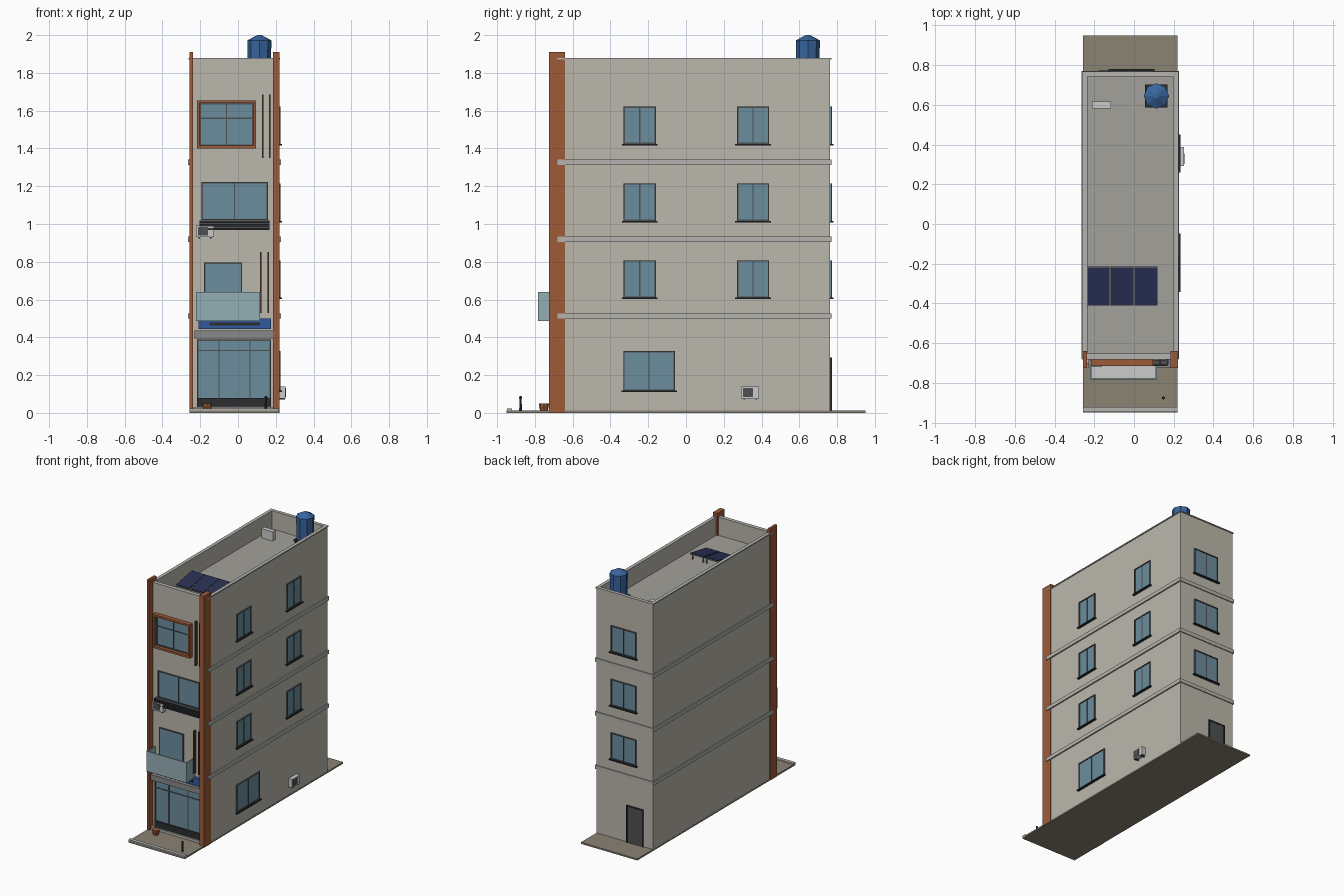
import bpy, bmesh, math, random
from mathutils import Vector

if "Cube" in bpy.data.objects:
    bpy.data.objects.remove(bpy.data.objects["Cube"])

random.seed(3)
COLORS = {
    'wall': (.50, .475, .415), 'trim': (.46, .455, .43), 'roof': (.37, .355, .32),
    'timber': (.34, .105, .04), 'glass': (.15, .27, .34), 'rail_glass': (.30, .43, .46),
    'dark': (.025, .027, .03), 'frame': (.075, .08, .085), 'ground': (.26, .23, .175),
    'sign': (.03, .10, .33), 'tank': (.04, .13, .34), 'navy': (.022, .03, .09),
    'metal': (.25, .25, .25), 'unit': (.55, .55, .53), 'leaf': (.07, .13, .03),
    'slat': (.09, .04, .025),
}


def mat(key):
    m = bpy.data.materials.get(key) or bpy.data.materials.new(key)
    m.diffuse_color = (*COLORS[key], 1)
    m.use_nodes = True
    m.node_tree.nodes["Principled BSDF"].inputs["Base Color"].default_value = m.diffuse_color
    return m


def finish(name, bm, key):
    bmesh.ops.recalc_face_normals(bm, faces=bm.faces)
    me = bpy.data.meshes.new(name)
    bm.to_mesh(me)
    bm.free()
    me.materials.append(mat(key))
    ob = bpy.data.objects.new(name, me)
    bpy.context.scene.collection.objects.link(ob)
    return ob


def add_box(bm, x, y, z):
    g = bmesh.ops.create_cube(bm, size=1)['verts']
    for v in g:
        v.co = Vector((a[0] + (c + .5) * (a[1] - a[0]) for a, c in zip((x, y, z), v.co)))


def box(name, key, x, y, z):
    bm = bmesh.new()
    add_box(bm, x, y, z)
    return finish(name, bm, key)


def prism(name, key, sides, r1, r2, z0, z1, x, y):
    bm = bmesh.new()
    bmesh.ops.create_cone(bm, cap_ends=True, segments=sides, radius1=r1, radius2=r2, depth=z1 - z0)
    bmesh.ops.translate(bm, verts=bm.verts, vec=(x, y, (z0 + z1) / 2))
    return finish(name, bm, key)


# Building envelope
X0, X1, Y0, Y1 = -.255, .217, -.682, .763
ROOF, TOP = 1.74, 1.878


def on_wall(name, key, face, u, d, z):
    """Box on a wall: u along the wall, d outward from it."""
    if face == 'front':
        return box(name, key, u, (Y0 - d[1], Y0 - d[0]), z)
    if face == 'back':
        return box(name, key, u, (Y1 + d[0], Y1 + d[1]), z)
    return box(name, key, (X1 + d[0], X1 + d[1]), u, z)


def window(name, face, u, z, vbars=(), hbars=(), key='frame', t=.007, depth=.009, sill=True):
    on_wall(name + '_glass', 'glass', face, u, (-.01, .004), z)
    for i, a in enumerate(u):
        s = (a, a + t) if i == 0 else (a - t, a)
        on_wall(name + '_jamb', key, face, s, (-.01, depth), z)
    for i, a in enumerate(z):
        s = (a, a + t) if i == 0 else (a - t, a)
        on_wall(name + '_rail', key, face, u, (-.01, depth), s)
    for a in vbars:
        on_wall(name + '_mullion', 'frame', face, (a - .003, a + .003), (0, .008), z)
    for a in hbars:
        on_wall(name + '_transom', 'frame', face, u, (0, .008), (a - .003, a + .003))
    if sill:
        on_wall(name + '_sill', 'dark', face, (u[0] - .01, u[1] + .01), (-.01, .017), (z[0] - .008, z[0]))


# Ground, kerb and main block
box('ground_slab', 'ground', (-.256, .218), (-.95, .95), (0, .012))
box('kerb', 'trim', (-.256, .218), (-.948, -.922), (0, .022))
box('main_walls', 'wall', (X0, X1), (Y0, Y1), (.01, ROOF - .005))
box('roof_deck', 'roof', (X0 + .002, X1 - .002), (Y0 + .002, Y1 - .002), (ROOF - .02, ROOF))

# Parapet and coping as rings
for name, key, o, i, z in (('parapet', 'wall', 0, .02, (ROOF - .01, TOP - .008)),
                           ('coping', 'trim', .006, .02, (TOP - .008, TOP))):
    bm = bmesh.new()
    ys = (Y0 - (o if Y0 > -.68 else 0), Y1 + o)
    add_box(bm, (X0 - o, X0 + i), ys, z)
    add_box(bm, (X1 - i, X1 + o), ys, z)
    add_box(bm, (X0 + i, X1 - i), (ys[0], Y0 + .03), z)
    add_box(bm, (X0 + i, X1 - i), (Y1 - i, ys[1]), z)
    finish(name, bm, key)

# Floor bands and front pillars
for z in (.513, .92, 1.327):
    box('floor_band', 'trim', (-.264, .227), (-.681, .77), (z - .014, z + .014))
box('pillar_left', 'timber', (-.258, -.238), (-.726, -.64), (0, 1.91))
box('pillar_right', 'timber', (.185, .221), (-.726, -.64), (0, 1.91))

# Side and rear windows, repeated per floor
for k in range(3):
    z = (.61 + .407 * k, .808 + .407 * k)
    window('side_window_front', 'right', (-.33, -.16), z, [-.245])
    window('side_window_rear', 'right', (.27, .44), z, [.355])
    window('rear_window', 'back', (-.118, .093), z, [-.012])
window('side_window_ground', 'right', (-.332, -.058), (.118, .328), [-.195])
on_wall('rear_door', 'frame', 'back', (-.17, -.046), (-.01, .006), (.012, .285))
for u in ((-.178, -.17), (-.046, -.038)):
    on_wall('rear_door_jamb', 'dark', 'back', u, (-.01, .01), (.012, .293))
on_wall('rear_door_head', 'dark', 'back', (-.178, -.038), (-.01, .01), (.285, .293))

# Shopfront, canopy and sign panel
window('shopfront', 'front', (-.217, .175), (.03, .388), [-.10, .063], [.33], sill=False)
on_wall('shopfront_base', 'dark', 'front', (-.217, .175), (0, .012), (.035, .08))
on_wall('door_step', 'trim', 'front', (-.238, .185), (0, .02), (.01, .03))
on_wall('canopy', 'metal', 'front', (-.23, .185), (0, .04), (.395, .437))
on_wall('sign_panel', 'sign', 'front', (-.21, .175), (0, .025), (.443, .50))
on_wall('sign_bar', 'dark', 'front', (-.15, .116), (.02, .03), (.463, .479))

# First floor balcony with glass balustrade
window('balcony_door', 'front', (-.18, .022), (.50, .795), sill=False)
box('balcony_floor', 'unit', (-.22, .114), (-.777, Y0), (.487, .502))
box('balustrade_front', 'rail_glass', (-.222, .116), (-.783, -.775), (.487, .64))
for x in (-.222, .109):
    box('balustrade_side', 'rail_glass', (x, x + .007), (-.775, Y0), (.487, .64))

# Second floor window with slatted guard
window('second_floor_window', 'front', (-.192, .158), (1.02, 1.222), [-.018], sill=False)
for k in range(3):
    on_wall('guard_slat', 'dark', 'front', (-.205, .168), (.022, .034), (.967 + .019 * k, .98 + .019 * k))
on_wall('guard_back', 'frame', 'front', (-.205, .168), (0, .022), (.967, 1.018))

# Top floor window in a projecting timber box
window('top_window', 'front', (-.203, .081), (1.415, 1.64), [-.06], [1.56], sill=False)
for u, z in (((-.217, -.203), (1.40, 1.655)), ((.081, .095), (1.40, 1.655)),
             ((-.203, .081), (1.40, 1.415)), ((-.203, .081), (1.64, 1.655))):
    on_wall('timber_surround', 'timber', 'front', u, (-.01, .034), z)

# Vertical decorative fins
for xs, z in (((.132, .169), (1.35, 1.685)), ((.121, .161), (.53, .853))):
    for x in xs:
        on_wall('facade_fin', 'slat', 'front', (x - .004, x + .004), (-.005, .022), z)

# Air conditioners
for face, u0, z0 in (('front', -.222, .93), ('right', .292, .076)):
    on_wall('ac_body', 'unit', face, (u0, u0 + .095), (.004, .034), (z0, z0 + .063))
    on_wall('ac_grille', 'frame', face, (u0 + .01, u0 + .062), (.034, .037), (z0 + .008, z0 + .055))
    for u in (u0 + .012, u0 + .075):
        on_wall('ac_bracket', 'dark', face, (u, u + .008), (-.005, .032), (z0 - .006, z0))

# Water tank on its stand
TX, TY = .113, .645
box('tank_platform', 'dark', (TX - .057, TX + .057), (TY - .057, TY + .057), (1.785, 1.797))
for sx in (-1, 1):
    for sy in (-1, 1):
        prism('tank_leg', 'dark', 4, .008, .008, ROOF, 1.787, TX + sx * .047, TY + sy * .047)
prism('tank_body', 'tank', 8, .06, .064, 1.797, 1.972, TX, TY)
prism('tank_lid', 'tank', 8, .064, .012, 1.972, 2.0, TX, TY)

# Solar panels and roof vent
for k in range(3):
    x = -.236 + .119 * k
    for name, key, g, dz in (('solar_frame', 'metal', 0, 0), ('solar_cells', 'navy', .004, .005)):
        p = box(name, key, (x + g, x + .117 - g), (-.1 + g, .1 - g), (dz, dz + .006))
        p.rotation_euler.x = math.radians(10)
        p.location = (0, -.312, ROOF + .024)
    for u in (x + .01, x + .1):
        box('solar_leg', 'metal', (u, u + .007), (-.235, -.228), (ROOF, ROOF + .037))
box('roof_vent', 'unit', (-.211, -.115), (.582, .617), (ROOF, ROOF + .07))

# Planter with leaves and a bollard
prism('planter', 'timber', 8, .021, .027, .012, .05, -.163, -.752)
bm = bmesh.new()
for k in range(7):
    a = k * math.tau / 7 + random.uniform(-.3, .3)
    d, s = Vector((math.cos(a), math.sin(a), 0)), Vector((-math.sin(a), math.cos(a), 0)) * .005
    c = Vector((-.163, -.752, .045))
    bm.faces.new([bm.verts.new(p) for p in (c - s, c + s, c + d * .03 + Vector((0, 0, -.02)))])
finish('planter_leaves', bm, 'leaf')
prism('bollard', 'dark', 8, .007, .006, .01, .075, .148, -.876)
prism('bollard_cap', 'dark', 8, .008, .006, .075, .09, .148, -.876)
